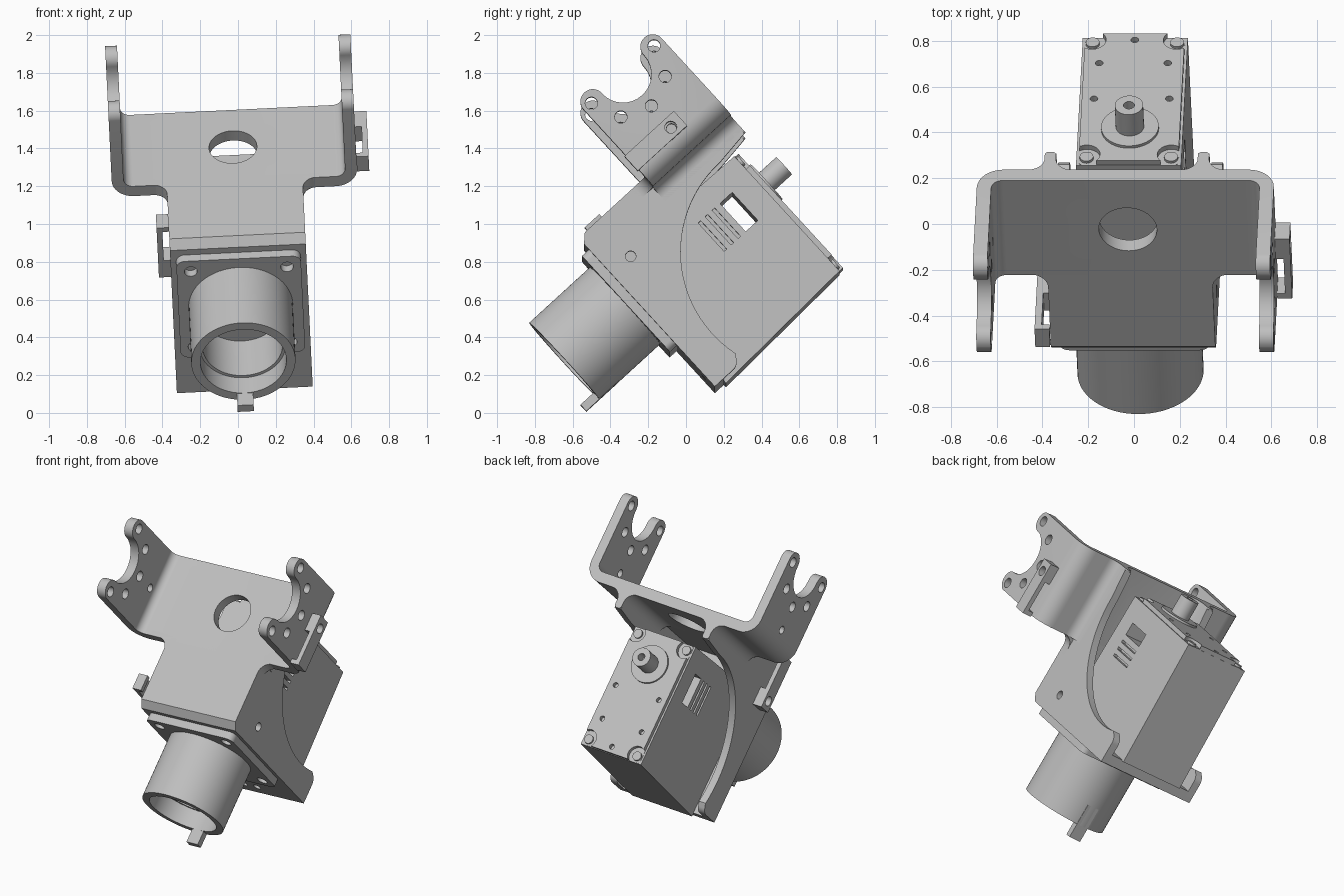
import bpy, bmesh, math
from mathutils import Matrix, Vector

if "Cube" in bpy.data.objects:
    bpy.data.objects.remove(bpy.data.objects["Cube"])

grey = bpy.data.materials.new("plain_grey")
grey.use_nodes = True
grey.diffuse_color = (0.52, 0.52, 0.52, 1)
grey.node_tree.nodes["Principled BSDF"].inputs["Base Color"].default_value = (0.52, 0.52, 0.52, 1)

# Local frame: x = width, d = depth along the tube axis, h = height.
AXES = {"x": lambda u, v, t: (t, u, v),
        "d": lambda u, v, t: (u, t, v),
        "h": lambda u, v, t: (u, v, t)}
parts = []


def rounded(pts, n=8):
    """Polygon whose corners (u, v, radius) are filleted."""
    out = []
    for i, (u, v, *r) in enumerate(pts):
        p = Vector((u, v))
        if not r or not r[0]:
            out.append(p)
            continue
        a = (Vector(pts[i - 1][:2]) - p).normalized()
        b = (Vector(pts[(i + 1) % len(pts)][:2]) - p).normalized()
        half = a.angle(b) / 2
        c = p + (a + b).normalized() * r[0] / math.sin(half)
        s, e = p + a * r[0] / math.tan(half) - c, p + b * r[0] / math.tan(half) - c
        start = math.atan2(s.y, s.x)
        turn = (math.atan2(e.y, e.x) - start + math.pi) % (2 * math.pi) - math.pi
        for k in range(n + 1):
            w = start + turn * k / n
            out.append(c + Vector((math.cos(w), math.sin(w))) * r[0])
    return out


def rect(u0, u1, v0, v1, r=0):
    return rounded([(u0, v0, r), (u1, v0, r), (u1, v1, r), (u0, v1, r)])


def circle(u, v, r, n=32):
    return [(u + r * math.cos(2 * math.pi * k / n), v + r * math.sin(2 * math.pi * k / n))
            for k in range(n)]


def extrude(name, poly, axis, t0, t1, keep=True):
    bm = bmesh.new()
    ends = [[bm.verts.new(AXES[axis](p[0], p[1], t)) for p in poly] for t in (t0, t1)]
    for ring in ends:
        bm.faces.new(ring)
    for i in range(len(poly)):
        bm.faces.new((ends[0][i - 1], ends[0][i], ends[1][i], ends[1][i - 1]))
    bmesh.ops.recalc_face_normals(bm, faces=bm.faces)
    mesh = bpy.data.meshes.new(name)
    bm.to_mesh(mesh)
    bm.free()
    mesh.materials.append(grey)
    ob = bpy.data.objects.new(name, mesh)
    bpy.context.collection.objects.link(ob)
    if keep:
        parts.append(ob)
    return ob


def carve(ob, poly, axis, t0, t1, op="DIFFERENCE"):
    tool = extrude("cutter", poly, axis, t0, t1, keep=False)
    mod = ob.modifiers.new("carve", "BOOLEAN")
    mod.operation, mod.object, mod.solver = op, tool, "EXACT"
    graph = bpy.context.evaluated_depsgraph_get()
    mesh = bpy.data.meshes.new_from_object(ob.evaluated_get(graph))
    ob.modifiers.clear()
    ob.data = mesh
    bpy.data.objects.remove(tool)


# Yoke: bent channel with ribs below, trimmed to the forked arm outline
half = [(.587, 1.055, .05), (.587, 1.65), (.65, 1.65), (.65, .985, .115),
        (.36, .985, .07), (.36, .87, .02), (.31, .87, .02), (.31, .985, .07)]
mirrored = [(-p[0], *p[1:]) for p in reversed(half)]
yoke = extrude("yoke", rounded(half + mirrored), "d", .665, 1.225)
fork = rounded([(.66, .8), (1.23, .8), (1.225, 1.592, .064), (1.095, 1.592, .064),
                (1.095, 1.375, .149), (.795, 1.375, .149), (.795, 1.592, .064),
                (.665, 1.592, .064)])
carve(yoke, fork, "x", -1, 1, "INTERSECT")
for w in (0, 45, 90, 135, 180):
    a = math.radians(w)
    carve(yoke, circle(.943 + .225 * math.cos(a), 1.525 - .225 * math.sin(a), .033, 20), "x", -1, 1)
carve(yoke, circle(.94, 1.14, .026, 20), "x", -1, 1)
carve(yoke, circle(0, .935, .127, 48), "h", .8, 1.2)

# Bracket front and neck
shell = extrude("bracket_front", [(.195, -.013), (.26, -.013), (.26, .985), (.7, .985),
                                  (.7, 1.055), (.24, 1.055), (.195, 1.012)], "x", -.36, .36)
for x in (-.05, .05):
    carve(shell, circle(x, .08, .025, 16), "d", .1, .4)
for s in (-1, 1):
    extrude("neck_fillet", rounded([(s * .3, .5), (s * .36, .5), (s * .36, .667, .075),
                                    (s * .5, .667), (s * .5, .7), (s * .3, .7)]), "h", .985, 1.055)

# Bracket cheeks with a swept inner edge
arc = [(1.02 + .645 * math.cos(math.radians(w)), .2 + .645 * math.sin(math.radians(w)))
       for w in range(194, 89, -4)]
for s in (-1, 1):
    outline = rounded([(.195, -.013), (.36, -.013, .06)] + arc +
                      [(1.215, .87), (1.215, 1.02), (.248, 1.055), (.24, 1.055), (.195, 1.012)])
    cheek = extrude("bracket_cheek", outline, "x", s * .31, s * .36)
    carve(cheek, circle(.333, .797, .028, 20), "x", -1, 1)

# Cable clips: screw foot, thin bridge and hooked end
clip = [(0, 0), (0, .065), (.355, .065), (.355, 0), (.325, 0), (.325, .035), (.12, .035), (.12, 0)]
arm_clip = extrude("arm_clip", [(.65 + o, 1.01 - s) for s, o in clip], "h", 1.093, 1.198)
carve(arm_clip, circle(.94, 1.145, .032, 20), "x", .5, 1)
side_clip = extrude("side_clip", [(-.36 - o, .745 + s) for s, o in clip], "d", .28, .385)
carve(side_clip, circle(.333, .805, .032, 20), "x", -1, -.3)

# Tube with flange, stepped bore and key tab
flange = extrude("tube_flange", rect(-.33, .33, .285, .975, .045), "d", .145, .197)
for x in (-.255, .255):
    for h in (.36, .9):
        carve(flange, circle(x, h, .034, 20), "d", .1, .19)
tube = extrude("tube", circle(0, .637, .276, 64), "d", -.29, .18)
carve(tube, circle(0, .637, .228, 64), "d", -.4, -.17)
carve(tube, circle(0, .637, .212, 64), "d", -.2, .1)
extrude("key_tab", rect(-.043, .043, .362, .408), "d", -.384, -.15)

# Motor case with side window and vents
case = extrude("motor_case", [(.255, -.035), (1.1, -.003), (1.1, .822), (.255, .84)], "x", -.23, .23)
carve(case, rect(.875, .962, .487, .688), "x", -1, 1)
for k in range(3):
    d = .72 + .05 * k
    for s in (-1, 1):
        carve(case, rect(d, d + .018, .487, .69), "x", s * .2, s * .4)

# Motor lid with notched corners, screws and pin holes
lid = extrude("motor_lid", rect(-.218, .218, 0, .82, .015), "d", 1.095, 1.128)
for x in (-.185, .185):
    for h in (.04, .78):
        carve(lid, circle(x, h, .06, 24), "d", 1.102, 1.2)
        extrude("lid_screw", circle(x, h, .03, 20), "d", 1.09, 1.115)
for x, h in ((-.15, .19), (.15, .19), (-.165, .42), (.165, .42), (0, .04)):
    carve(lid, circle(x, h, .017, 16), "d", 1.1, 1.2)

# Output boss and shaft
extrude("shaft_boss", circle(0, .615, .126, 48), "d", 1.12, 1.142)
shaft = extrude("output_shaft", circle(0, .615, .062, 32), "d", 1.12, 1.268)
carve(shaft, circle(0, .615, .024, 20), "d", 1.2, 1.3)

# Pitch and roll the whole assembly
pose = (Matrix.Translation((.042, 0, 0)) @ Matrix.Rotation(math.radians(-2.8), 4, "Y")
        @ Matrix.Rotation(math.radians(42.5), 4, "X"))
bpy.ops.object.select_all(action="DESELECT")
for ob in parts:
    ob.matrix_world = pose
    ob.select_set(True)
bpy.context.view_layer.objects.active = parts[0]
bpy.ops.object.shade_smooth_by_angle(angle=math.radians(30))
